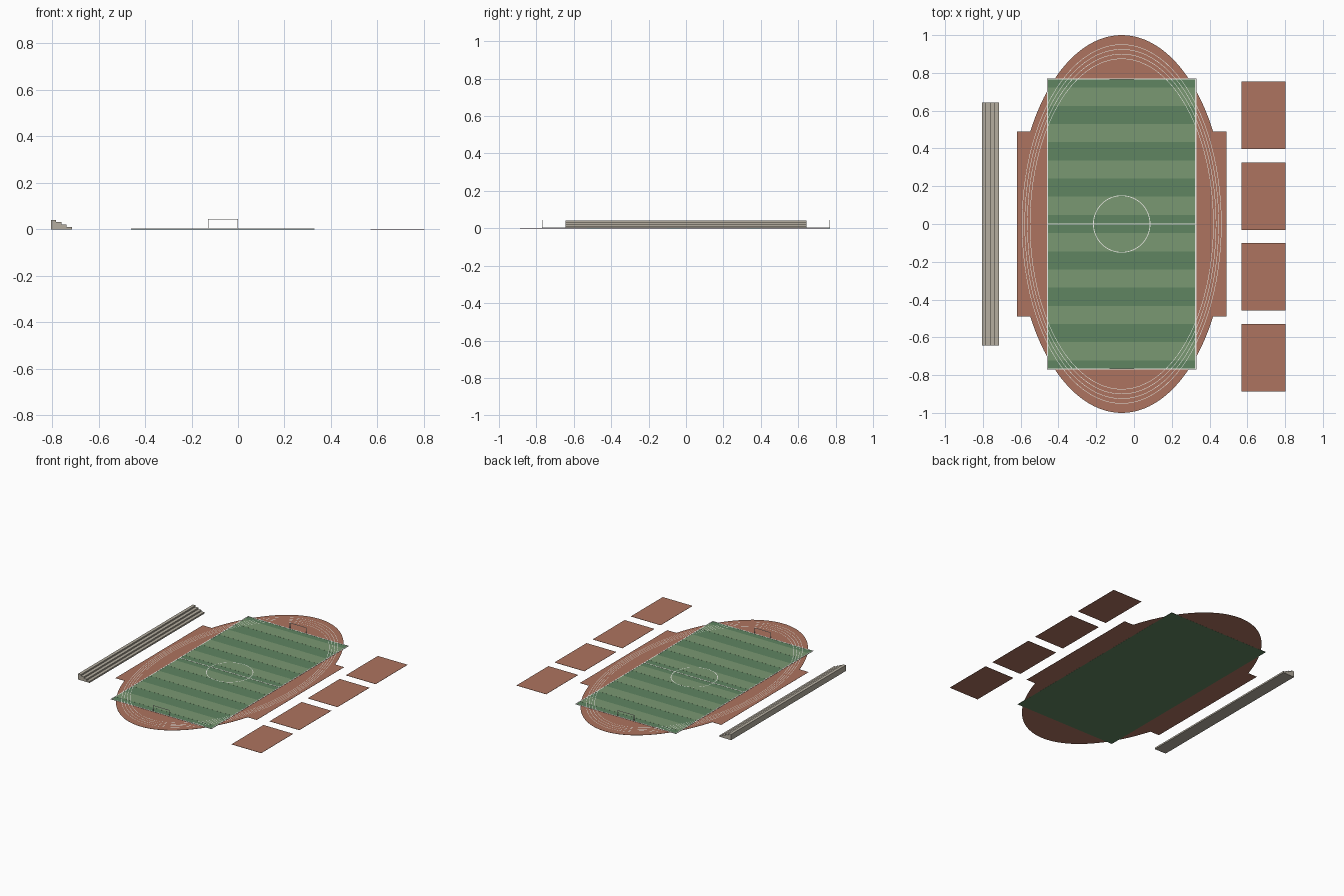
import bpy, bmesh, math

if "Cube" in bpy.data.objects:
    bpy.data.objects.remove(bpy.data.objects["Cube"])

CX = -0.065          # centre line of pitch and track
A, B = 0.555, 1.0    # track half axes
PX, PY = 0.395, 0.77 # pitch half sizes


def material(name, rgb):
    m = bpy.data.materials.new(name)
    m.diffuse_color = (*rgb, 1)
    m.use_nodes = True
    m.node_tree.nodes["Principled BSDF"].inputs["Base Color"].default_value = m.diffuse_color
    return m


CLAY = material("clay", (0.42, 0.175, 0.115))
DARK = material("dark_grass", (0.115, 0.235, 0.12))
LIGHT = material("light_grass", (0.195, 0.315, 0.17))
WHITE = material("white_paint", (0.85, 0.85, 0.8))
STONE = material("stone", (0.46, 0.42, 0.35))


def make(name, bm, mat):
    bmesh.ops.recalc_face_normals(bm, faces=bm.faces)
    me = bpy.data.meshes.new(name)
    bm.to_mesh(me)
    bm.free()
    me.materials.append(mat)
    ob = bpy.data.objects.new(name, me)
    bpy.context.collection.objects.link(ob)
    return ob


def add_box(bm, x0, x1, y0, y1, z0, z1):
    vs = bmesh.ops.create_cube(bm, size=1)["verts"]
    for v in vs:
        v.co = ((x0 + x1) / 2 + v.co.x * (x1 - x0),
                (y0 + y1) / 2 + v.co.y * (y1 - y0),
                (z0 + z1) / 2 + v.co.z * (z1 - z0))


def box(name, mat, *dims):
    bm = bmesh.new()
    add_box(bm, *dims)
    return make(name, bm, mat)


def add_ring(bm, a, b, w, z, n=96):
    # flat painted ellipse of width w
    loops = []
    for s in (-w / 2, w / 2):
        loops.append([bm.verts.new((CX + (a + s) * math.cos(t), (b + s) * math.sin(t), z))
                      for t in (2 * math.pi * i / n for i in range(n))])
    for i in range(n):
        j = (i + 1) % n
        bm.faces.new((loops[0][i], loops[1][i], loops[1][j], loops[0][j]))


# Track: ellipse merged with a straight-sided block, as one outline
y_cut = 0.49
t0 = math.asin(y_cut / B)
outline = []
for start in (t0, t0 + math.pi):
    sign = 1 if start == t0 else -1
    outline.append((CX + sign * A, sign * -y_cut))
    outline.append((CX + sign * A, sign * y_cut))
    for i in range(49):
        t = start + (math.pi - 2 * t0) * i / 48
        outline.append((CX + A * math.cos(t), B * math.sin(t)))
bm = bmesh.new()
face = bm.faces.new([bm.verts.new((x, y, 0.0005)) for x, y in outline])
ext = bmesh.ops.extrude_face_region(bm, geom=[face])["geom"]
for v in ext:
    if isinstance(v, bmesh.types.BMVert):
        v.co.z = 0.0015
make("running_track", bm, CLAY)

# Pitch and mown stripes
box("pitch", DARK, CX - PX, CX + PX, -PY, PY, 0, 0.0022)
bm = bmesh.new()
stripe = 2 * PY / 16
for k in range(8):
    y = -PY + stripe * (2 * k + 1)
    add_box(bm, CX - PX, CX + PX, y - stripe / 2, y + stripe / 2, 0.001, 0.0026)
make("mown_stripes", bm, LIGHT)

# Lane lines
bm = bmesh.new()
for s in (0.95, 0.925, 0.9, 0.875):
    add_ring(bm, A * s, B * s, 0.0025, 0.0028)
make("lane_lines", bm, WHITE)

# Pitch markings: border, halfway line and centre circle
bm = bmesh.new()
w, z0, z1 = 0.006, 0.002, 0.003
for s in (-1, 1):
    x, y = CX + s * (PX - w / 2), s * (PY - w / 2)
    add_box(bm, x - w / 2, x + w / 2, -PY, PY, z0, z1)
    add_box(bm, CX - PX, CX + PX, y - w / 2, y + w / 2, z0, z1)
add_box(bm, CX - PX, CX + PX, -w / 2, w / 2, z0, z1)
add_ring(bm, 0.15, 0.15, 0.004, z1, 64)
make("pitch_markings", bm, WHITE)

# Goals: two posts and a crossbar at each end
r, gw, gh = 0.0012, 0.065, 0.045
for label, s in (("front", -1), ("back", 1)):
    bm = bmesh.new()
    y = s * (PY - 0.003)
    for side in (-1, 1):
        x = CX + side * (gw - r)
        add_box(bm, x - r, x + r, y - r, y + r, 0.002, gh)
    add_box(bm, CX - gw, CX + gw, y - r, y + r, gh - 2 * r, gh)
    make(label + "_goal", bm, WHITE)

# Side courts
for i in range(4):
    y = 0.575 - 0.4275 * i
    box(f"court_{i + 1}", CLAY, 0.57, 0.803, y - 0.179, y + 0.179, 0, 0.0015)

# Stepped grandstand
for i in range(4):
    x = -0.805 + 0.0225 * i
    box(f"stand_step_{i + 1}", STONE, x, x + 0.0225, -0.643, 0.643, 0, 0.041 - 0.01 * i)
